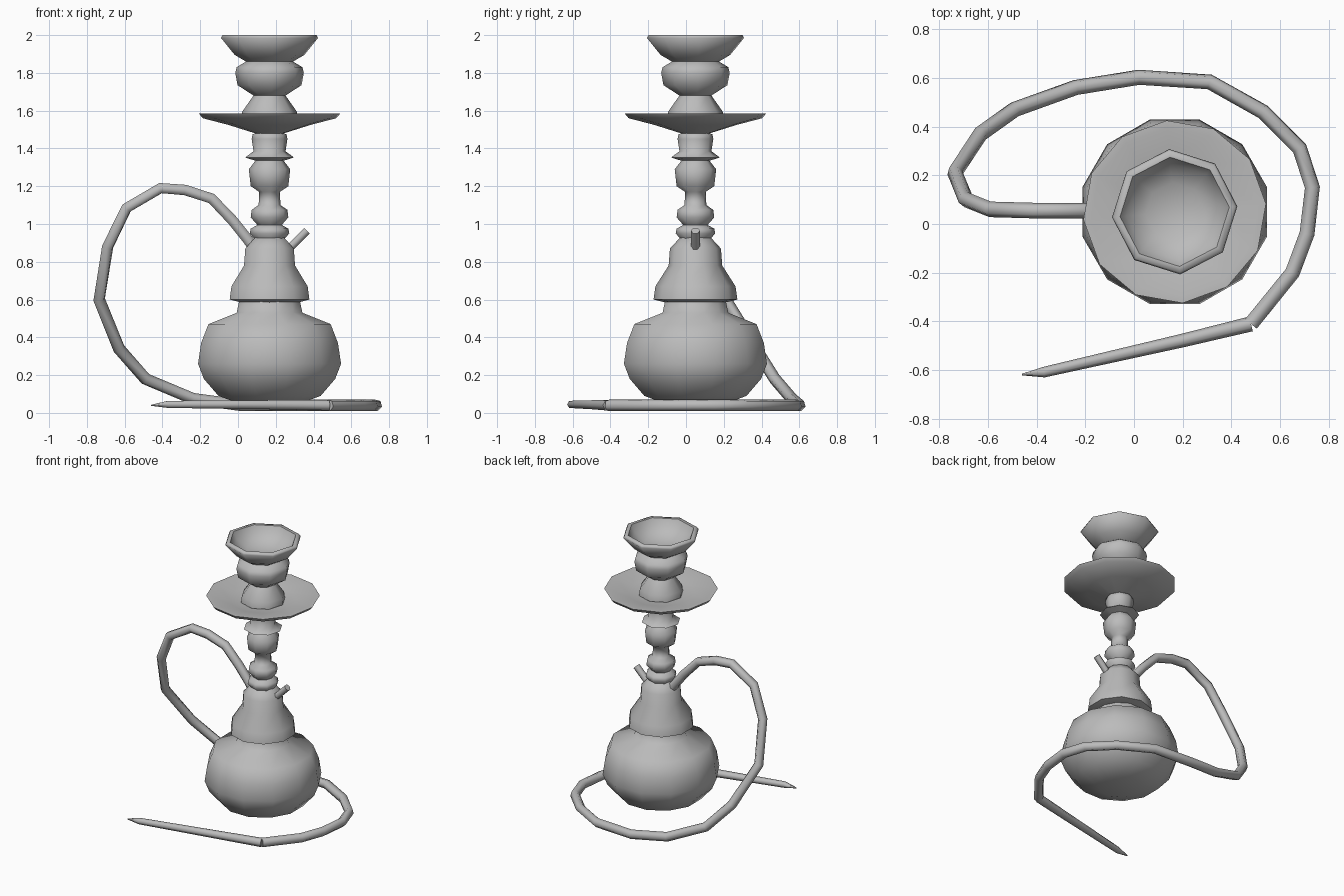
import bpy
import math
from mathutils import Vector

cube = bpy.data.objects.get("Cube")
if cube:
    bpy.data.objects.remove(cube, do_unlink=True)

AXIS = Vector((0.167, 0.05, 0))

grey = bpy.data.materials.new("plain grey")
grey.use_nodes = True
grey.diffuse_color = (0.5, 0.5, 0.5, 1)
grey.node_tree.nodes["Principled BSDF"].inputs["Base Color"].default_value = (0.5, 0.5, 0.5, 1)


def finish(obj, angle):
    obj.data.materials.append(grey)
    bpy.ops.object.select_all(action="DESELECT")
    obj.select_set(True)
    bpy.context.view_layer.objects.active = obj
    if obj.type == "CURVE":
        bpy.ops.object.convert(target="MESH")
    bpy.ops.object.shade_smooth_by_angle(angle=math.radians(angle))


def lathe(name, profile, sides, turn=0, angle=65):
    """Spin a (radius, height) profile, bottom to top, round the pipe axis."""
    verts, rings, faces = [], [], []
    for r, z in profile:
        count = sides if r > 0 else 1
        start = len(verts)
        for i in range(count):
            a = math.radians(turn) + math.tau * i / sides
            verts.append(AXIS + Vector((r * math.cos(a), r * math.sin(a), z)))
        rings.append([start + i % count for i in range(sides)])
    for low, high in zip(rings, rings[1:]):
        for i in range(sides):
            j = (i + 1) % sides
            face = [low[i], low[j], high[j], high[i]]
            faces.append(list(dict.fromkeys(face)))
    mesh = bpy.data.meshes.new(name)
    mesh.from_pydata(verts, [], faces)
    obj = bpy.data.objects.new(name, mesh)
    bpy.context.collection.objects.link(obj)
    finish(obj, angle)
    return obj


def tube(name, points, radius, scales=None, angle=70):
    """Low-poly tube through the points, with an optional scale at each one."""
    curve = bpy.data.curves.new(name, "CURVE")
    curve.dimensions = "3D"
    curve.bevel_depth = radius
    curve.bevel_resolution = 1
    curve.use_fill_caps = True
    spline = curve.splines.new("POLY")
    spline.points.add(len(points) - 1)
    for i, (p, co) in enumerate(zip(spline.points, points)):
        p.co = (*co, 1)
        p.radius = scales[i] if scales else 1
    obj = bpy.data.objects.new(name, curve)
    bpy.context.collection.objects.link(obj)
    finish(obj, angle)


# Round water vase with a short neck
lathe("water_vase", [
    (0, .04), (.14, .04), (.28, .09), (.36, .18), (.392, .26), (.375, .37),
    (.335, .47), (.18, .53), (.165, .6), (0, .6)], 12, 15)

# Skirt and shoulder of the stem
lathe("stem_skirt", [
    (0, .585), (.16, .585), (.222, .6), (.212, .67), (.142, .78),
    (.135, .87), (.075, .935), (0, .935)], 10, 18)

# Turned stem
lathe("stem", [
    (.07, .91), (.105, .95), (.1, .975), (.065, .995), (.1, 1.035), (.095, 1.075),
    (.058, 1.1), (.055, 1.17), (.1, 1.2), (.11, 1.29), (.075, 1.335),
    (.13, 1.352), (.085, 1.385), (.095, 1.45), (.09, 1.475), (.05, 1.49),
    (0, 1.49)], 8, 5)

# Ash tray
lathe("tray", [
    (0, 1.47), (.06, 1.475), (.22, 1.525), (.355, 1.56), (.376, 1.585),
    (.345, 1.585), (.22, 1.555), (.1, 1.54), (0, 1.54)], 12, 5)

# Waisted foot and hollow bowl
lathe("bowl", [
    (0, 1.54), (.15, 1.55), (.145, 1.595), (.085, 1.68), (.17, 1.735),
    (.182, 1.8), (.175, 1.83), (.125, 1.86), (.185, 1.895), (.258, 1.985),
    (.25, 2), (.225, 2), (.2, 1.95), (.12, 1.9), (0, 1.89)], 8, 5)

# Release valve on the left
tube("valve", [(.24, .05, .84), (.365, .05, .965)], .024)

# Hose that loops over, falls to the floor and circles the vase
hose = [
    (.1, .055, .85), (.05, .055, .92), (-.03, .055, 1.02), (-.14, .055, 1.135),
    (-.28, .055, 1.18), (-.41, .055, 1.19), (-.59, .06, 1.085), (-.69, .1, .88),
    (-.735, .21, .6), (-.63, .37, .34), (-.49, .47, .18), (-.24, .56, .075),
    (.02, .602, .04), (.31, .583, .04), (.53, .46, .04), (.68, .31, .04),
    (.732, .15, .04), (.71, -.04, .04), (.65, -.2, .04), (.48, -.41, .04)]
tube("hose", hose, .032)

# Straight mouthpiece with a pointed tip
tube("mouthpiece", [(.48, -.41, .04), (.2, -.478, .043), (-.37, -.608, .045),
                    (-.46, -.618, .04)], .031, [1, .9, .7, .1])
